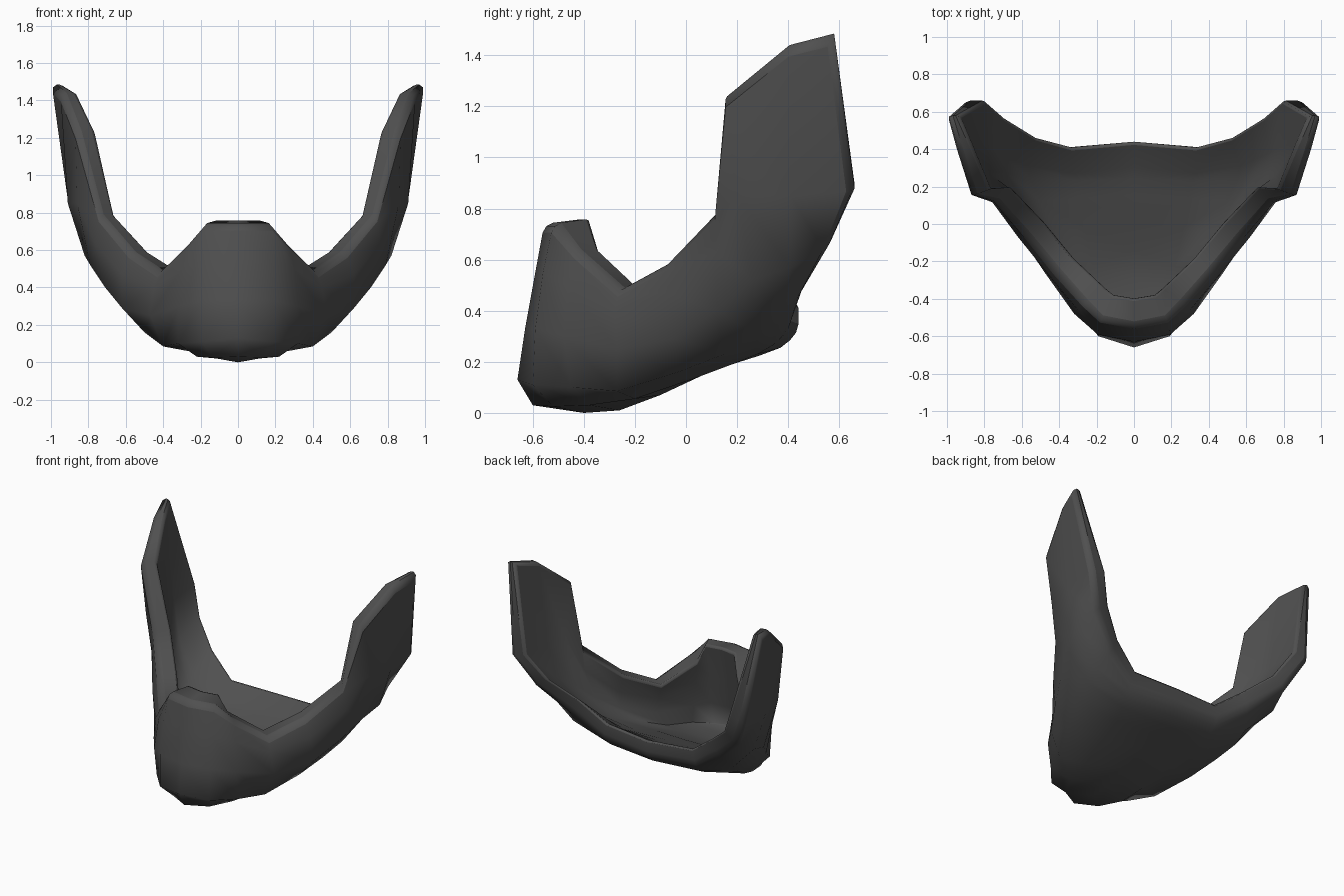
import bpy, bmesh
from mathutils import Vector

if "Cube" in bpy.data.objects:
    bpy.data.objects.remove(bpy.data.objects["Cube"])

# Chin centre line (y, z), rim downwards
chin = [(-.555, .74), (-.59, .55), (-.63, .33), (-.66, .13), (-.60, .03)]
# Underside centre line (y, z), front to back
keel = [(-.40, 0), (-.26, .01), (-.10, .07), (.06, .145),
        (.20, .20), (.29, .225), (.37, .255), (.44, .31)]
# Ribs of the right half (x, y, z): rim down towards the keel, front to back
ribs = [
    [(.18, -.52, .74), (.19, -.56, .55), (.195, -.59, .33), (.19, -.60, .11), (.14, -.52, .025)],
    [(.27, -.43, .64), (.30, -.46, .50), (.32, -.48, .30), (.32, -.45, .10), (.22, -.38, .03)],
    [(.42, -.26, .49), (.45, -.28, .40), (.47, -.27, .25), (.40, -.27, .085), (.24, -.20, .055)],
    [(.57, -.08, .59), (.62, -.07, .47), (.62, -.05, .29), (.50, -.03, .16), (.28, .02, .13)],
    [(.74, .11, .79), (.76, .12, .63), (.71, .12, .40), (.56, .15, .23), (.30, .18, .19)],
    [(.87, .15, 1.24), (.86, .20, .85), (.79, .26, .52), (.62, .28, .31), (.33, .28, .23)],
    [(.95, .40, 1.44), (.91, .41, .85), (.82, .41, .57), (.62, .37, .37), (.35, .34, .265)],
    [(1.005, .58, 1.485), (.91, .66, .87), (.79, .57, .66), (.57, .46, .48), (.36, .41, .33)],
]
# Wall thickness at the rim for each rib
wall = [.16, .16, .15, .13, .13, .12, .11, .09, .07]

# Outer skin of the right half
columns = [[(0, y, z) for y, z in chin]]
columns += [rib + [(0, *k)] for rib, k in zip(ribs, keel)]
bm = bmesh.new()
outer = [[bm.verts.new(p) for p in col] for col in columns]
outer[0].append(outer[1][5])             # the first keel point is shared


def skin(grid, flip):
    for a, b in zip(grid, grid[1:]):
        for j in range(5):
            loop = list(dict.fromkeys([a[j], a[j + 1], b[j + 1], b[j]]))
            bm.faces.new(loop[::-1] if flip else loop)


skin(outer, False)
bm.normal_update()

# Inner skin, offset inwards; the rim is level and the back edge stays upright
inner = []
for i, col in enumerate(outer):
    row = []
    for j, v in enumerate(col):
        if i == 0 and j == 5:
            continue
        d = -v.normal
        if v.co.x == 0:
            d.x = 0
        if i == 8:
            d.y = 0
        if j == 0:
            d.z = 0
        p = v.co + d.normalized() * (wall[i] if j == 0 else max(wall[i], .12))
        if j == 0 and i < 2:
            p.z += .02
        p.x = max(p.x, 0)
        row.append(bm.verts.new(p))
    inner.append(row)
inner[0].append(inner[1][5])
skin(inner, True)


# Rim band joining both skins along the top and the back edge
def border(grid):
    return [col[0] for col in grid] + grid[-1][1:]


rim_out, rim_in = border(outer), border(inner)
for k in range(len(rim_out) - 1):
    bm.faces.new([rim_out[k], rim_out[k + 1], rim_in[k + 1], rim_in[k]])
layer = bm.edges.layers.float.new("bevel_weight_edge")
for rim, weight in ((rim_out, 1), (rim_in, .5)):
    for a, b in zip(rim, rim[1:]):
        bm.edges.get((a, b))[layer] = weight
mesh = bpy.data.meshes.new("jaw_guard")
bm.to_mesh(mesh)
bm.free()
guard = bpy.data.objects.new("jaw_guard", mesh)
bpy.context.collection.objects.link(guard)

# Left half and rounded rim
mirror = guard.modifiers.new("mirror", 'MIRROR')
mirror.merge_threshold = .001
bevel = guard.modifiers.new("rounded_rim", 'BEVEL')
bevel.limit_method = 'WEIGHT'
bevel.width = .035
bevel.segments = 2

# Dark grey finish
grey = bpy.data.materials.new("dark_grey")
grey.diffuse_color = (.08, .08, .08, 1)
grey.use_nodes = True
grey.node_tree.nodes["Principled BSDF"].inputs["Base Color"].default_value = grey.diffuse_color
mesh.materials.append(grey)
bpy.context.view_layer.objects.active = guard
guard.select_set(True)
bpy.ops.object.shade_smooth_by_angle(angle=1.1)
